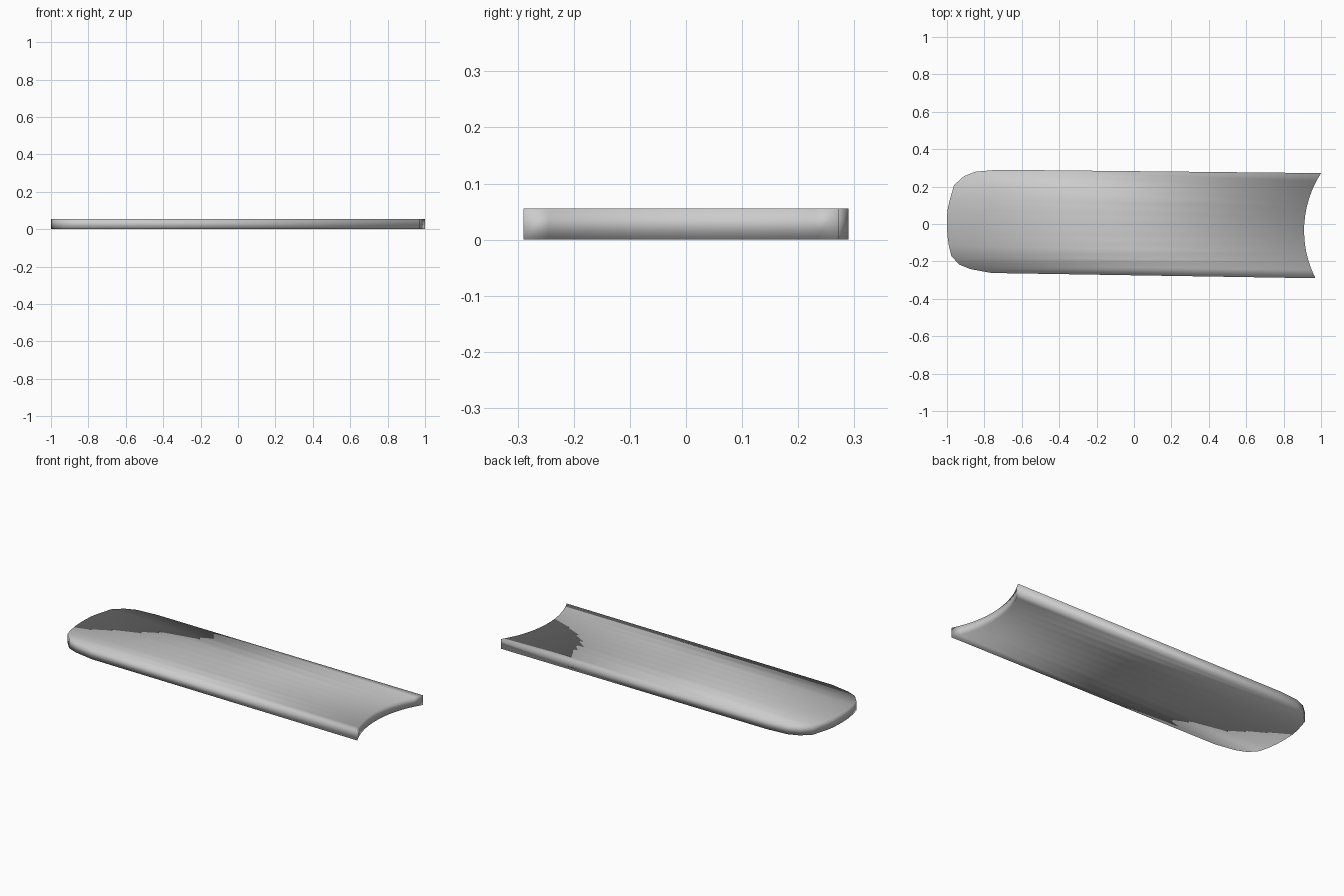
import bpy, bmesh, math
from mathutils import Vector

if "Cube" in bpy.data.objects:
    bpy.data.objects.remove(bpy.data.objects["Cube"])

THICK = 0.056

# Rounded end outline, from the back side (+y) round to the front side (-y)
round_end = [(-0.73, 0.29), (-0.85, 0.279), (-0.91, 0.255), (-0.962, 0.208),
             (-0.985, 0.13), (-0.998, 0.07), (-1.0, 0.0), (-0.998, -0.06),
             (-0.99, -0.115), (-0.977, -0.17), (-0.935, -0.217),
             (-0.875, -0.241), (-0.76, -0.262)]

# Concave end: circular arc bowed inwards, slightly skewed like the board
a, b = Vector((1.0, 0.272)), Vector((0.97, -0.29))
sagitta = 0.075
half = (a - b).length / 2
radius = (half**2 + sagitta**2) / (2 * sagitta)
inward = Vector(((b - a).y, -(b - a).x)).normalized()
sweep = math.asin(half / radius)
center = (a + b) / 2 + inward * (sagitta - radius)
n = len(round_end)
hollow_end = []
for i in range(n):
    t = sweep * (1 - 2 * i / (n - 1))
    along = (a - b).normalized()
    hollow_end.append(center + inward * radius * math.cos(t) + along * radius * math.sin(t))

# Slab: long strips joining the two ends, closed with side walls
bm = bmesh.new()
def row(points, z):
    return [bm.verts.new((p[0], p[1], z)) for p in points]

lt, rt = row(round_end, THICK), row(hollow_end, THICK)
lb, rb = row(round_end, 0), row(hollow_end, 0)
for i in range(n - 1):
    j = i + 1
    bm.faces.new((lt[i], lt[j], rt[j], rt[i]))
    bm.faces.new((lb[i], rb[i], rb[j], lb[j]))
    bm.faces.new((lt[i], lb[i], lb[j], lt[j]))
    bm.faces.new((rt[i], rt[j], rb[j], rb[i]))
for i in (0, n - 1):
    bm.faces.new((lt[i], rt[i], rb[i], lb[i]))
bmesh.ops.recalc_face_normals(bm, faces=bm.faces)
for f in bm.faces:
    f.smooth = True

mesh = bpy.data.meshes.new("curved_end_slab")
bm.to_mesh(mesh)
bm.free()
bpy.context.collection.objects.link(bpy.data.objects.new("curved_end_slab", mesh))
